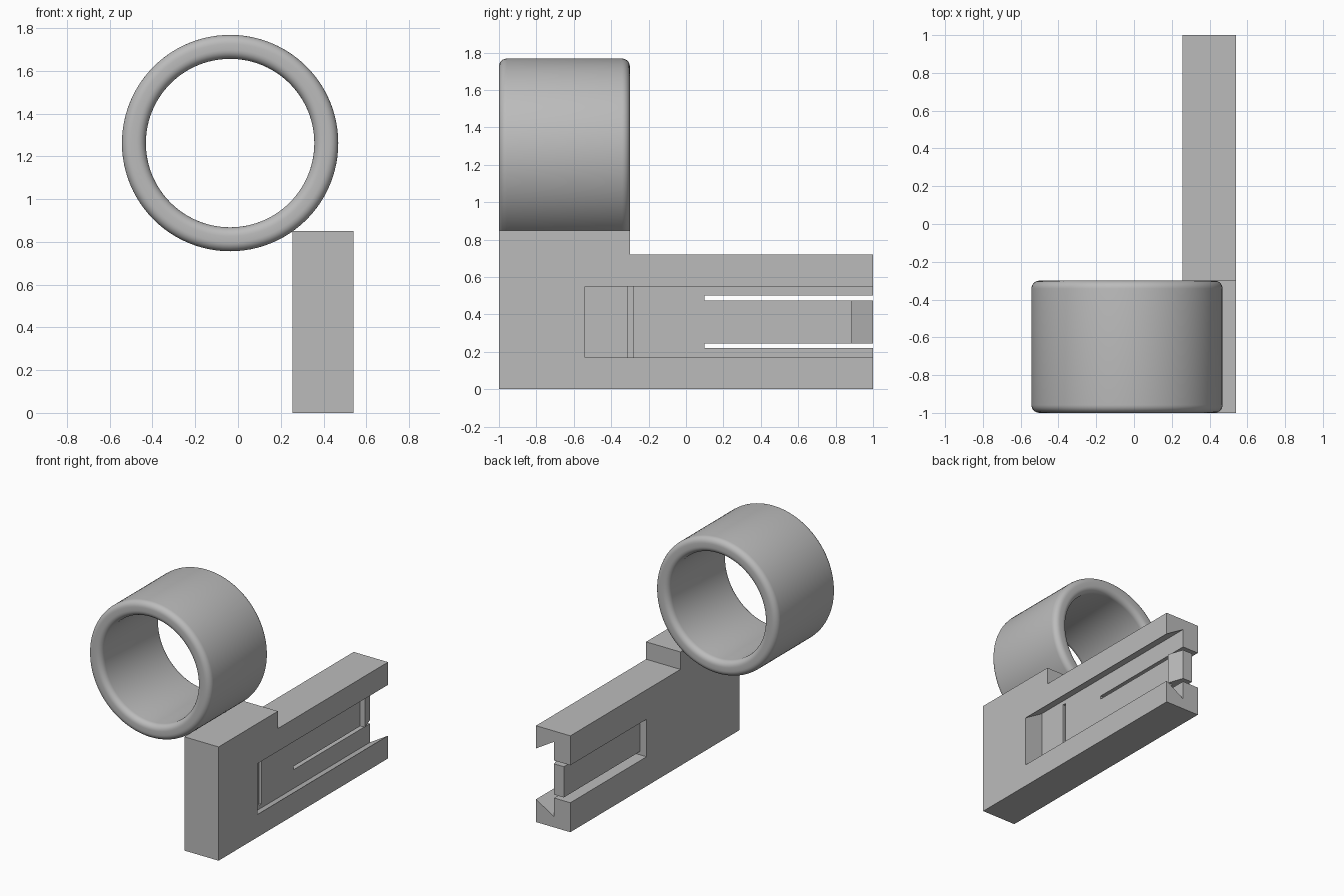
import bpy, bmesh, math

cube = bpy.data.objects.get("Cube")
if cube:
    bpy.data.objects.remove(cube, do_unlink=True)

grey = bpy.data.materials.new("light grey")
grey.use_nodes = True
colour = (0.5, 0.5, 0.5, 1)
grey.diffuse_color = colour
grey.node_tree.nodes["Principled BSDF"].inputs["Base Color"].default_value = colour


def finish(name, bm):
    bmesh.ops.recalc_face_normals(bm, faces=bm.faces)
    mesh = bpy.data.meshes.new(name)
    bm.to_mesh(mesh)
    bm.free()
    mesh.materials.append(grey)
    obj = bpy.data.objects.new(name, mesh)
    bpy.context.collection.objects.link(obj)
    return obj


def prism(name, profile, axis, start, end):
    """Extrude a 2D profile: (y, z) along x, (x, z) along y or (x, y) along z."""
    bm = bmesh.new()
    points = []
    for p in profile:
        co = list(p)
        co.insert(axis, start)
        points.append(bm.verts.new(co))
    face = bm.faces.new(points)
    out = bmesh.ops.extrude_face_region(bm, geom=[face])
    step = [0, 0, 0]
    step[axis] = end - start
    moved = [g for g in out["geom"] if isinstance(g, bmesh.types.BMVert)]
    bmesh.ops.translate(bm, verts=moved, vec=step)
    return finish(name, bm)


def box(name, x, y, z):
    rect = [(y[0], z[0]), (y[1], z[0]), (y[1], z[1]), (y[0], z[1])]
    return prism(name, rect, 0, x[0], x[1])


def cut(target, cutter):
    cutter.hide_render = True
    mod = target.modifiers.new("cut", 'BOOLEAN')
    mod.operation = 'DIFFERENCE'
    mod.solver = 'EXACT'
    mod.object = cutter
    bpy.context.view_layer.objects.active = target
    bpy.ops.object.modifier_apply(modifier=mod.name)
    bpy.data.objects.remove(cutter, do_unlink=True)


# Mounting block with a raised front pad
X0, X1, FLOOR, BACK = 0.256, 0.54, 0.39, 0.31
MID = 0.36
block = prism("mounting_block",
              [(-1, 0), (1, 0), (1, 0.72), (-0.3, 0.72), (-0.3, 0.85), (-1, 0.85)],
              0, X0, X1)

# Dovetail channel, narrower at its mouth, open at the back
slope = (0.28 - 0.19) / (X1 - FLOOR)
mouth = 0.19 - 0.05 * slope
cut(block, prism("channel_cutter",
                 [(FLOOR, MID - 0.28), (X1 + 0.05, MID - mouth),
                  (X1 + 0.05, MID + mouth), (FLOOR, MID + 0.28)],
                 1, -0.54, 1.1))

# Shallow stop groove across the channel floor
cut(block, box("groove_cutter", (FLOOR - 0.02, FLOOR + 0.01),
               (-0.31, -0.28), (MID - 0.25, MID + 0.25)))

# Pocket behind the spring tongue, and the slits that free it
cut(block, box("pocket_cutter", (X0 - 0.1, BACK), (0.1, 1.1), (0.22, 0.5)))
for low, high in ((0.22, 0.245), (0.475, 0.5)):
    cut(block, box("slit_cutter", (BACK - 0.03, FLOOR + 0.03), (0.1, 1.1), (low, high)))

# Wedge-shaped catch at the tip of the tongue
prism("tongue_catch", [(FLOOR - 0.01, 0.885), (FLOOR + 0.04, 0.885),
                       (FLOOR, 1), (FLOOR - 0.01, 1)], 2, 0.245, 0.475)

# Holding ring with rounded rims, spun from a rounded rectangle
OUTER, INNER, FRONT, REAR, R = 0.506, 0.394, -1, -0.3, 0.042
CX, CZ = -0.037, 1.262
corners = [(OUTER - R, REAR - R), (INNER + R, REAR - R),
           (INNER + R, FRONT + R), (OUTER - R, FRONT + R)]
bm = bmesh.new()
section = []
for i, (r, y) in enumerate(corners):
    for k in range(7):
        a = math.pi / 2 * (i + k / 6)
        section.append(bm.verts.new((CX + r + R * math.cos(a), y + R * math.sin(a), CZ)))
edges = [bm.edges.new((section[i - 1], v)) for i, v in enumerate(section)]
bmesh.ops.spin(bm, geom=section + edges, cent=(CX, 0, CZ), axis=(0, 1, 0),
               angle=math.tau, steps=96, use_merge=True)
bmesh.ops.remove_doubles(bm, verts=bm.verts, dist=0.0001)
ring = finish("holding_ring", bm)
bpy.ops.object.select_all(action='DESELECT')
ring.select_set(True)
bpy.context.view_layer.objects.active = ring
bpy.ops.object.shade_smooth_by_angle(angle=math.radians(35))
